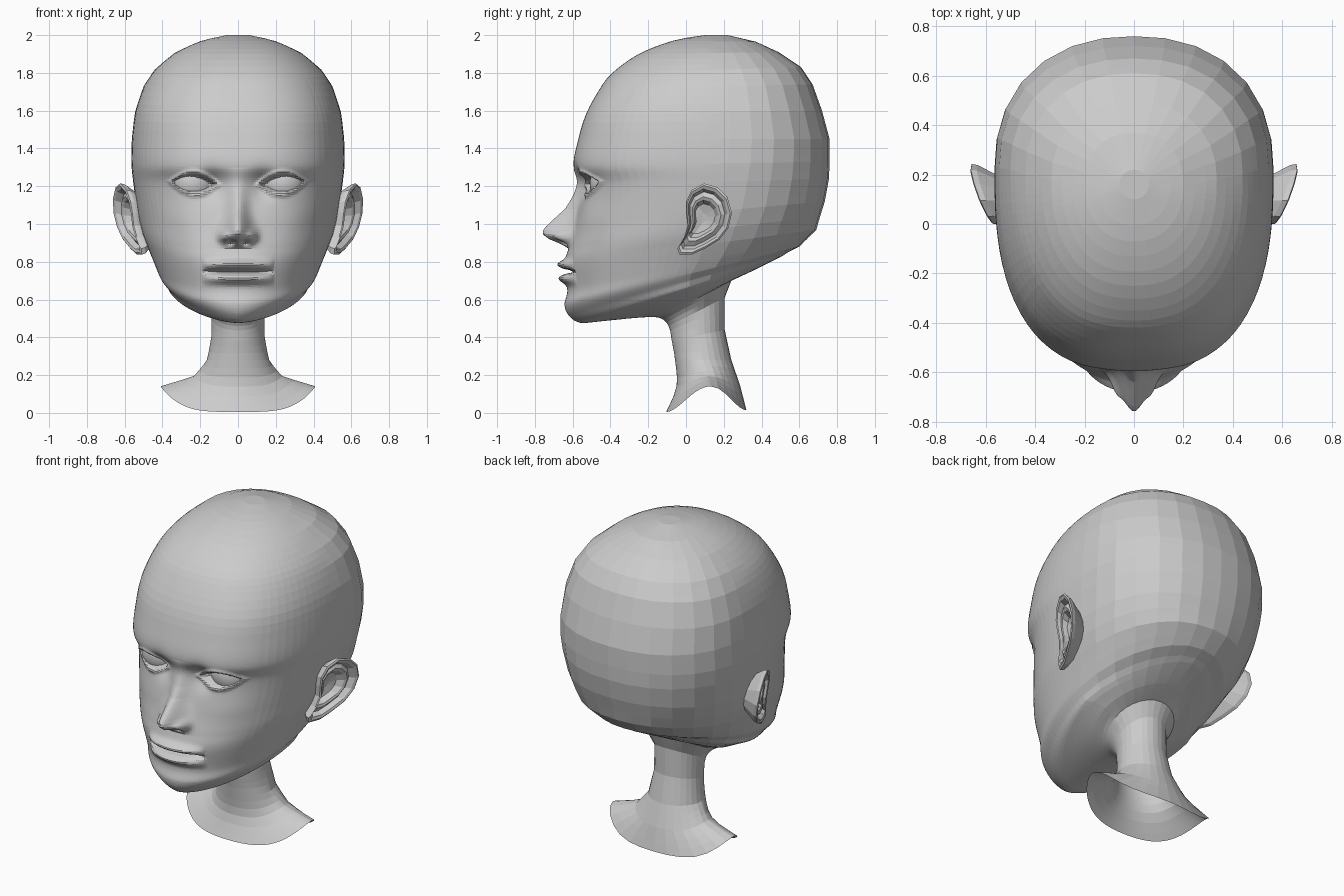
import bpy, bmesh
from math import sin, cos, pi, exp, ceil

if "Cube" in bpy.data.objects:
    bpy.data.objects.remove(bpy.data.objects["Cube"])

# Rings, bottom to top: front z, front y, back z, back y, half width, y of widest point,
# front roundness, lift of the sides
NECK = [
    (.005, -.105, .015, .32, .41, .13, 2.0, .13),
    (.14, -.05, .15, .285, .235, .12, 2.0, .05),
    (.28, -.058, .28, .24, .165, .09, 2.0, 0),
    (.38, -.075, .44, .205, .14, .07, 2.0, 0),
    (.46, -.092, .61, .205, .142, .06, 2.0, 0),
]
JAW = [
    (.503, -.14, .70, .24, .19, .06, 2.0, 0),
    (.505, -.24, .755, .36, .27, .07, 1.8, 0),
    (.485, -.45, .80, .45, .34, .05, 1.65, 0),
    (.477, -.56, .83, .51, .37, .02, 1.65, 0),
    (.515, -.62, .85, .54, .385, .02, 1.8, 0),
    (.573, -.643, .88, .60, .415, .03, 2.0, 0),
    (.65, -.628, .92, .64, .44, .06, 2.1, 0),
    (.79, -.64, .97, .69, .48, .10, 2.2, 0),
    (.88, -.62, 1.04, .71, .51, .13, 2.25, 0),
]
SKULL = [
    (1.0, -.59, 1.12, .735, .533, .17, 2.3, 0),
    (1.2, -.555, 1.24, .757, .555, .20, 2.5, 0),
    (1.31, -.595, 1.33, .76, .565, .22, 2.6, 0),
    (1.45, -.57, 1.45, .76, .562, .23, 2.6, 0),
    (1.58, -.53, 1.60, .72, .545, .23, 2.6, 0),
    (1.71, -.46, 1.74, .67, .50, .22, 2.5, 0),
    (1.80, -.39, 1.83, .61, .44, .20, 2.4, 0),
    (1.90, -.25, 1.91, .49, .335, .18, 2.3, 0),
    (1.97, -.07, 1.965, .37, .20, .16, 2.2, 0),
    (2.0, .10, 2.0, .22, .06, .16, 2.0, 0),
]
KEYS = NECK + JAW + SKULL
# Nose height above the face, by z
NOSE = [(.872, 0), (.895, .05), (.92, .115), (.945, .155), (.965, .16), (.985, .15),
        (1.03, .112), (1.08, .068), (1.14, .042), (1.2, .025), (1.3, 0)]


def mesh_object(name, verts, faces):
    me = bpy.data.meshes.new(name)
    me.from_pydata(verts, [], faces)
    bm = bmesh.new()
    bm.from_mesh(me)
    bmesh.ops.recalc_face_normals(bm, faces=bm.faces)
    bm.to_mesh(me)
    bm.free()
    ob = bpy.data.objects.new(name, me)
    bpy.context.collection.objects.link(ob)
    return ob


def loft(name, rings, cap_start=False, cap_end=True):
    n = len(rings[0])
    verts = [p for r in rings for p in r]
    faces = [(i * n + j, i * n + (j + 1) % n, (i + 1) * n + (j + 1) % n, (i + 1) * n + j)
             for i in range(len(rings) - 1) for j in range(n)]
    if cap_start:
        faces.append(tuple(range(n)))
    if cap_end:
        faces.append(tuple(range(len(verts) - n, len(verts))))
    return mesh_object(name, verts, faces)


def spline(i, t):
    p0, p1, p2, p3 = (KEYS[min(max(i + k, 0), len(KEYS) - 1)] for k in (-1, 0, 1, 2))
    return [.5 * (2 * b + (c - a) * t + (2 * a - 5 * b + 4 * c - d) * t * t
                  + (3 * b - a - 3 * c + d) * t ** 3) for a, b, c, d in zip(p0, p1, p2, p3)]


def straight(i, t):
    q = KEYS[min(i + 1, len(KEYS) - 1)]
    return [a + (b - a) * t for a, b in zip(KEYS[i], q)]


def step(t):
    t = min(max(t, 0), 1)
    return t * t * (3 - 2 * t)


def bump(d, s):
    return exp(-(d / s) ** 2)


def table(z, rows):
    for (z0, h0), (z1, h1) in zip(rows, rows[1:]):
        if z0 <= z <= z1:
            return h0 + (h1 - h0) * (z - z0) / (z1 - z0)
    return 0


def features(x, z):
    """Forward relief of nose, lips, eyes and cheeks."""
    x = abs(x)
    # nose, wings, nostrils
    h = table(z, NOSE) * bump(x, .062 if z < .97 else .062 - .012 * step((z - .97) / .1))
    h += .05 * bump(x - .072, .03) * bump(z - .935, .03)
    h -= .035 * bump(x - .036, .02) * bump(z - .902, .014)
    # lips
    m = max(0, 1 - (x / .19) ** 2) ** .7
    h += m * (.042 * bump(z - .785, .024) + .042 * bump(z - .71, .027)
              - .055 * bump(z - .748, .011))
    # eye sockets, lids and openings
    h -= .035 * bump(x - .135, .06) * bump(z - 1.21, .075)
    u, v = (x - .23) / .118, (z - 1.215 - .008 * (x - .23) / .118) / .05
    e = 1 - u * u - abs(v)
    h += .012 * bump(e + .2, .28) - .032 * step(e / .3)
    # cheekbones
    h += .01 * bump(x - .32, .12) * bump(z - 1.02, .1)
    return h


def ring_point(key, a):
    zf, yf, zb, yb, w, ym, n, lift = key
    s, c = sin(a), cos(a)
    if c < 0:
        n = min(n, 2.25)
    r = (abs(s) ** n + abs(c) ** n) ** (-1 / n)
    x = w * r * s
    y = ym + (yf - ym if c > 0 else ym - yb) * r * c
    z = zf + (zb - zf) * (y - yf) / (yb - yf) + lift * s ** 4
    return x, y, z


# Head and neck: fine columns on the face, coarse facets behind
half = [.78 * i / 50 for i in range(50)]
half += [.78 + (pi / 2 - .78) * i / 12 for i in range(12)]
half += [pi / 2 + pi / 2 * i / 7 for i in range(8)]
angles = half + [-a for a in reversed(half[1:-1])]
levels = []
for i in range(len(KEYS) - 1):
    dz = KEYS[i + 1][0] - KEYS[i][0]
    fine = .5 < KEYS[i + 1][0] < 1.46 and i > 7
    n = max(3, ceil(dz / (.0095 if fine else .05)))
    levels += [(i, k / n) for k in range(n)]
levels.append((len(KEYS) - 1, 0))
rings = []
for i, t in levels:
    smooth, flat, ring = spline(i, t), straight(i, t), []
    for a in angles:
        k = step((1.75 - abs(a)) / .5)
        p, q = ring_point(smooth, a), ring_point(flat, a)
        x, y, z = (f + (s - f) * k for s, f in zip(p, q))
        if abs(a) < 1.3 and z > .55:
            y -= features(x, z)
        ring.append((x, y, z))
    rings.append(ring)
loft("head_and_neck", rings)

# Ears: outline in side view, shrunk inwards to rim, groove, inner ridge and bowl
OUTLINE = [(.0, 1.12), (.03, 1.18), (.095, 1.215), (.165, 1.195), (.22, 1.14), (.243, 1.06),
           (.225, .98), (.175, .915), (.10, .87), (.03, .838), (-.035, .838), (-.045, .87),
           (-.01, .93), (.008, .99), (.0, 1.06)]
STEPS = [(.55, -.12), (.85, -.05), (.97, -.022), (1, 0), (.94, .006), (.85, .0), (.76, -.03),
         (.62, -.014), (.53, -.02), (.42, -.055), (.15, -.065)]
for side, sx in (("left", -1), ("right", 1)):
    ear = []
    for sc, dx in STEPS:
        row = []
        for oy, oz in OUTLINE:
            y, z = .09 + (oy - .09) * sc, 1.03 + (oz - 1.03) * sc
            row.append((sx * (.55 + .4 * y + .16 * (z - 1) + dx), y, z))
        ear.append(row)
    loft(side + "_ear", ear)
    # Eyeball
    bpy.ops.mesh.primitive_uv_sphere_add(segments=32, ring_count=20, radius=.125,
                                         location=(sx * .235, -.385, 1.215))
    bpy.context.object.name = side + "_eyeball"
    bpy.ops.object.shade_smooth()
